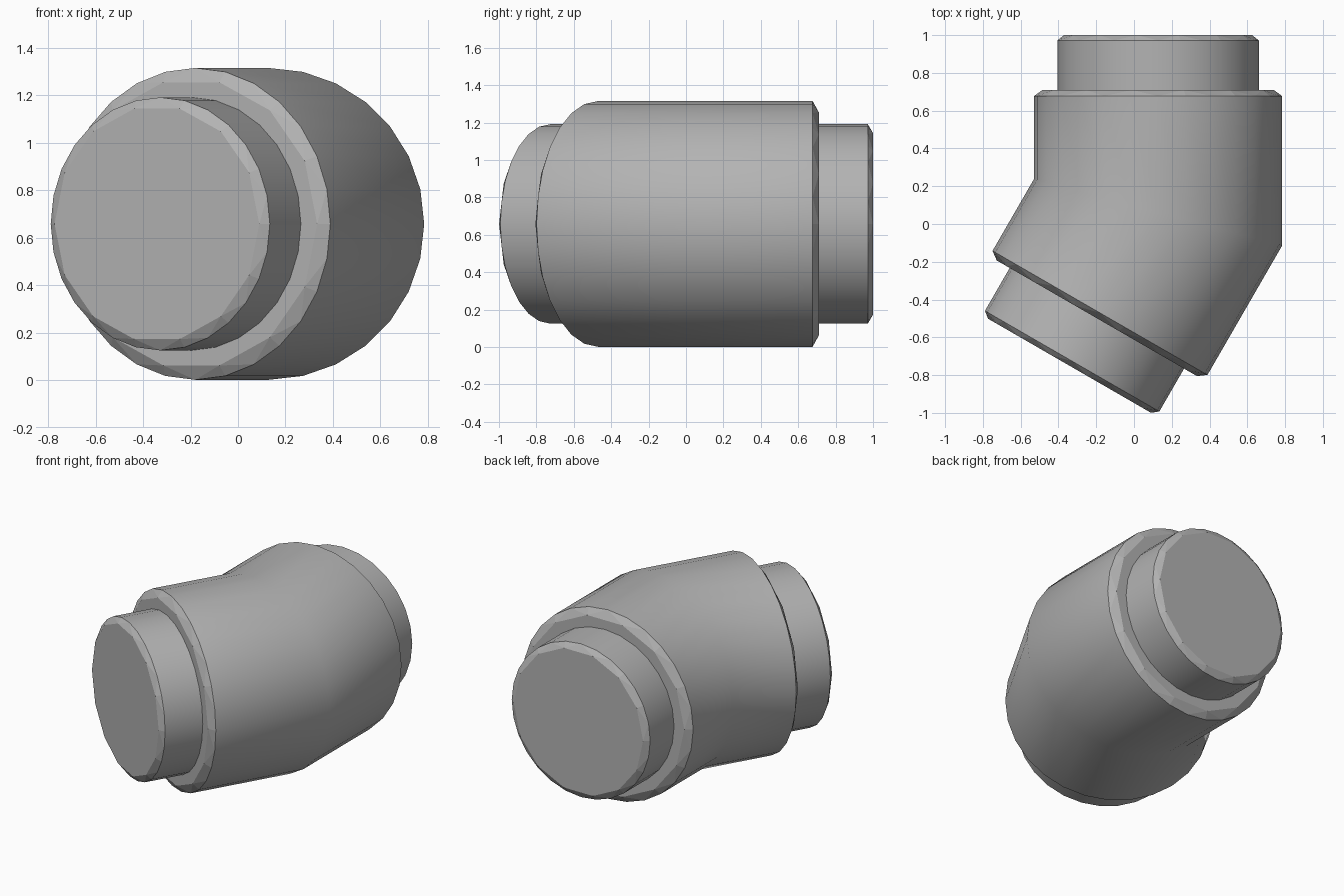
import bpy, bmesh, math
from mathutils import Vector, Matrix

if "Cube" in bpy.data.objects:
    bpy.data.objects.remove(bpy.data.objects["Cube"])

N = 28                      # sides of the round sections
R_BODY, R_PLUG = 0.657, 0.533
L_BODY, L_PLUG = 0.648, 0.938
CENTRE = Vector((0.1275, 0.062, 0.658))
BEND = math.radians(30)

grey = bpy.data.materials.new("grey plastic")
grey.diffuse_color = (0.45, 0.45, 0.45, 1)
grey.use_nodes = True
grey.node_tree.nodes["Principled BSDF"].inputs["Base Color"].default_value = grey.diffuse_color

# Each leg runs along its local +y from the bend; the front leg is the
# back leg mirrored through the mitre plane.
half = BEND / 2
mitre_normal = Vector((math.sin(half), math.cos(half), 0))
mirror = Matrix.Identity(3)
for i in range(3):
    for j in range(3):
        mirror[i][j] -= 2 * mitre_normal[i] * mitre_normal[j]


def ring(bm, radius, y, leg, count=N, slope=0.0):
    verts = []
    for k in range(count):
        a = 2 * math.pi * k / count
        x, z = radius * math.cos(a), radius * math.sin(a)
        p = Vector((x, y + slope * x, z))
        verts.append(bm.verts.new(CENTRE + (mirror @ p if leg else p)))
    return verts


def tube(bm, a, b):
    for k in range(N):
        f = bm.faces.new((a[k], a[(k + 1) % N], b[(k + 1) % N], b[k]))
        f.smooth = True


def facet_band(bm, wide, narrow):
    """Join an N-sided ring to a ring with half as many sides."""
    m = len(narrow)
    for k in range(m):
        n = (k + 1) % m
        o0, o1, o2 = wide[2 * k], wide[2 * k + 1], wide[(2 * k + 2) % N]
        bm.faces.new((narrow[k], o0, o1))
        bm.faces.new((narrow[k], o1, narrow[n]))
        bm.faces.new((narrow[n], o1, o2))


def finish(bm, name):
    bmesh.ops.recalc_face_normals(bm, faces=bm.faces)
    # open plug bases: make sure the side faces point outward
    for e in bm.edges:
        if any(not f.smooth for f in e.link_faces):
            e.smooth = False
    mesh = bpy.data.meshes.new(name)
    bm.to_mesh(mesh)
    bm.free()
    mesh.materials.append(grey)
    obj = bpy.data.objects.new(name, mesh)
    bpy.context.collection.objects.link(obj)
    return obj


# Elbow body: two mitred legs with chamfered rims and flat shoulders
bm = bmesh.new()
bend = ring(bm, R_BODY, 0, 0, slope=-math.tan(half))
for leg in (0, 1):
    rim = ring(bm, R_BODY, L_BODY - 0.033, leg)
    lip = ring(bm, R_BODY - 0.045, L_BODY, leg, N // 2)
    seat = ring(bm, R_PLUG, L_BODY, leg)
    tube(bm, bend, rim)
    facet_band(bm, rim, lip)
    facet_band(bm, seat, lip)
finish(bm, "elbow_body")

# Stepped end plugs with chamfered tips
for leg, name in enumerate(("back_plug", "front_plug")):
    bm = bmesh.new()
    base = ring(bm, R_PLUG, L_BODY, leg)
    rim = ring(bm, R_PLUG, L_PLUG - 0.028, leg)
    tip = ring(bm, R_PLUG - 0.035, L_PLUG, leg, N // 2)
    tube(bm, base, rim)
    facet_band(bm, rim, tip)
    bm.faces.new(tip)
    finish(bm, name)
